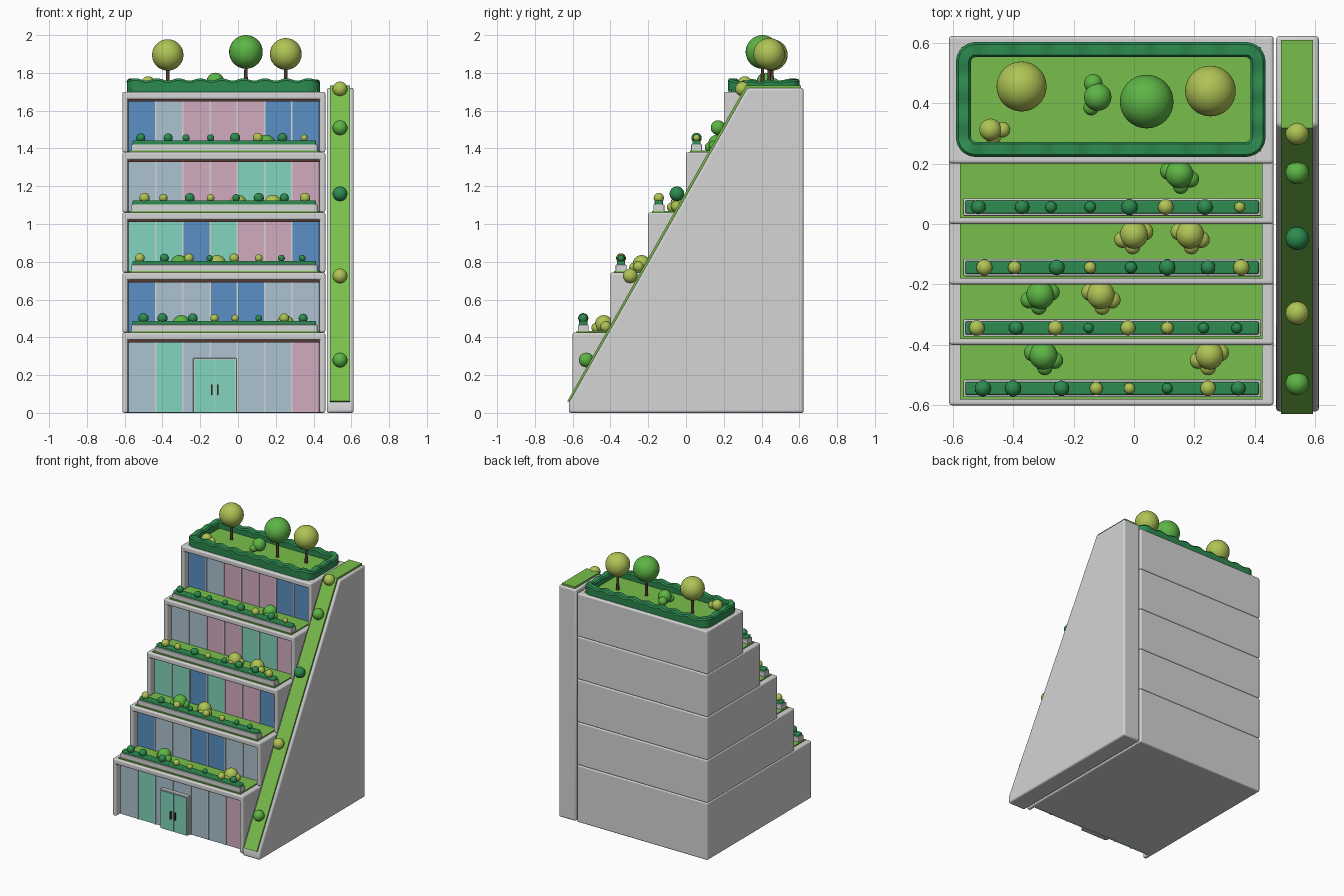
import bpy, bmesh, math
from mathutils import Vector

if "Cube" in bpy.data.objects:
    bpy.data.objects.remove(bpy.data.objects["Cube"], do_unlink=True)


def material(name, *rgb):
    m = bpy.data.materials.new(name)
    m.use_nodes = True
    m.diffuse_color = (*rgb, 1)
    m.node_tree.nodes["Principled BSDF"].inputs["Base Color"].default_value = (*rgb, 1)
    m.node_tree.nodes["Principled BSDF"].inputs["Roughness"].default_value = 0.8
    return m


GREY = material("pale_grey", .66, .66, .66)
GRASS = material("grass_green", .19, .52, .07)
HEDGE = material("hedge_green", .026, .26, .08)
LIME = material("lime_leaf", .43, .55, .09)
LEAF = material("leaf_green", .11, .46, .06)
BROWN = material("dark_brown", .09, .04, .03)
BLUE = material("blue_glass", .10, .28, .56)
PALE = material("pale_glass", .41, .54, .63)
PINK = material("pink_glass", .64, .41, .53)
TEAL = material("teal_glass", .22, .66, .51)
COLOURS = dict(h=HEDGE, y=LIME, g=LEAF, b=BLUE, p=PALE, r=PINK, t=TEAL)


def finish(bm, name, mat, bevel=0, smooth=False):
    bmesh.ops.recalc_face_normals(bm, faces=bm.faces)
    mesh = bpy.data.meshes.new(name)
    bm.to_mesh(mesh)
    bm.free()
    obj = bpy.data.objects.new(name, mesh)
    bpy.context.collection.objects.link(obj)
    mesh.materials.append(mat)
    if bevel:
        mod = obj.modifiers.new("round_edges", "BEVEL")
        mod.width, mod.segments, mod.limit_method = bevel, 3, "ANGLE"
    if smooth or bevel:
        bpy.ops.object.select_all(action="DESELECT")
        obj.select_set(True)
        bpy.context.view_layer.objects.active = obj
        bpy.ops.object.shade_smooth_by_angle(angle=math.radians(35))
    return obj


def box(name, x, y, z, mat, bevel=0):
    bm = bmesh.new()
    bmesh.ops.create_cube(bm, size=1)
    for v in bm.verts:
        v.co = [r[0] if c < 0 else r[1] for c, r in zip(v.co, (x, y, z))]
    return finish(bm, name, mat, bevel)


def balls(name, spheres, mat, detail=20):
    """One object made of spheres given as (x, y, z, radius)."""
    bm = bmesh.new()
    for x, y, z, r in spheres:
        new = bmesh.ops.create_uvsphere(bm, u_segments=detail, v_segments=detail * 2 // 3, radius=r)
        bmesh.ops.translate(bm, verts=new["verts"], vec=(x, y, z))
    return finish(bm, name, mat, smooth=True)


def extrude_yz(name, profile, x, mat, bevel=0):
    bm = bmesh.new()
    face = bm.faces.new([bm.verts.new((x[0], y, z)) for y, z in profile])
    new = bmesh.ops.extrude_face_region(bm, geom=[face])["geom"]
    bmesh.ops.translate(bm, vec=(x[1] - x[0], 0, 0),
                        verts=[v for v in new if isinstance(v, bmesh.types.BMVert)])
    return finish(bm, name, mat, bevel)


def bush(name, x, y, z, r, mat, side=1):
    balls(name, [(x, y, z + r * .8, r),
                 (x + side * r * .8, y - r * .35, z + r * .5, r * .6),
                 (x - side * r * .75, y + r * .2, z + r * .5, r * .62),
                 (x + side * r * .1, y - r * .85, z + r * .4, r * .55)], mat)


# Stepped storeys with a recessed glass front
LEFT, RIGHT, BACK = -.612, .462, .622
LEVELS = [0, .425, .743, 1.062, 1.38, 1.70]
PANES = ["ptppppr", "bppbbpp", "ttbtrrb", "pprrttr", "bprrrbb"]
PANE_X, PITCH, RECESS = -.58, .1443, .05
for i, colours in enumerate(PANES):
    y, z0, z1 = -.6 + .2 * i, LEVELS[i], LEVELS[i + 1]
    storey = box(f"storey_{i + 1}", (LEFT, RIGHT), (y, BACK), (z0, z1), GREY)
    cutter = box(f"recess_cutter_{i + 1}", (-.582, .432), (y - .1, y + RECESS + .01),
                 (z0 - .1, z1 - .04), GREY)
    cutter.hide_render = True
    cutter.hide_set(True)
    cutter.display_type = "WIRE"
    cut = storey.modifiers.new("recess", "BOOLEAN")
    cut.object, cut.solver = cutter, "EXACT"
    rounded = storey.modifiers.new("round_edges", "BEVEL")
    rounded.width, rounded.segments, rounded.limit_method = .01, 3, "ANGLE"
    gy = y + RECESS
    for k, c in enumerate(colours):
        x = PANE_X + k * PITCH
        box(f"window_{i + 1}_{k + 1}", (x, x + PITCH), (gy, gy + .02), (z0 + .002, z1 - .04), COLOURS[c])
        if k:
            box(f"mullion_{i + 1}_{k}", (x - .004, x + .004), (gy - .006, gy + .01), (z0 + .002, z1 - .04), GREY)
    box(f"window_header_{i + 1}", (-.582, .432), (gy - .008, gy + .01), (z1 - .052, z1 - .04), BROWN)

# Double entrance door
box("door_frame", (-.238, -.008), (-.575, -.545), (0, .29), GREY, .004)
for side, x in (("right", (-.23, -.125)), ("left", (-.121, -.016))):
    box(f"door_{side}", x, (-.581, -.56), (.002, .282), TEAL)
for side, x in (("right", -.14), ("left", -.106)):
    box(f"door_handle_{side}", (x - .004, x + .004), (-.596, -.579), (.095, .15), BROWN)

# Terraces: lawn, long planter and a row of clipped shrubs (x, radius, colour)
SHRUBS = [
    [(-.5, 27, "h"), (-.4, 27, "h"), (-.24, 26, "h"), (-.125, 22, "y"),
     (-.015, 19, "y"), (.11, 18, "h"), (.245, 26, "y"), (.345, 24, "h")],
    [(-.52, 26, "y"), (-.39, 24, "h"), (-.26, 25, "y"), (-.15, 17, "h"),
     (-.02, 25, "y"), (.11, 21, "y"), (.23, 18, "h"), (.34, 18, "h")],
    [(-.495, 27, "y"), (-.395, 22, "y"), (-.255, 26, "h"), (-.145, 20, "y"),
     (-.01, 20, "h"), (.11, 27, "h"), (.245, 24, "h"), (.355, 27, "y")],
    [(-.515, 24, "h"), (-.37, 24, "h"), (-.275, 19, "h"), (-.145, 19, "h"),
     (-.015, 27, "h"), (.105, 26, "y"), (.235, 26, "h"), (.35, 18, "y")],
]
for i, row in enumerate(SHRUBS):
    y, z = -.6 + .2 * i, LEVELS[i + 1]
    box(f"terrace_lawn_{i + 1}", (-.575, .425), (y + .02, y + .25), (z - .01, z + .008), GRASS)
    box(f"planter_{i + 1}", (-.565, .42), (y + .027, y + .085), (z, z + .042), GREY, .004)
    box(f"planter_hedge_{i + 1}", (-.558, .413), (y + .034, y + .078), (z + .03, z + .062), HEDGE, .006)
    for c in "hy":
        balls(f"shrubs_{i + 1}_{COLOURS[c].name}",
              [(x, y + .056, z + .076, r / 1000) for x, r, k in row if k == c], COLOURS[c])
for n, (level, x, c, side) in enumerate([(0, -.3, "g", 1), (0, .25, "y", -1), (1, -.31, "g", -1), (1, -.11, "y", 1),
                                         (2, 0, "y", -1), (2, .185, "y", 1), (3, .15, "g", 1)]):
    bush(f"terrace_bush_{n + 1}", x, -.435 + .2 * level, LEVELS[level + 1] + .008, .047, COLOURS[c], side)

# Sloping side wall with a planted strip along its edge
extrude_yz("sloping_wall", [(-.62, 0), (-.62, .055), (.325, 1.72), (.622, 1.72), (.622, 0)],
           (.47, .612), GREY, .012)
extrude_yz("slope_planting", [(-.605, .05), (-.628, .062), (.318, 1.734), (.608, 1.734), (.608, 1.71), (.335, 1.71)],
           (.487, .593), GRASS)
for n, (y, z, c) in enumerate([(.3, 1.715, "y"), (.17, 1.51, "g"), (-.048, 1.16, "h"),
                               (-.295, .725, "y"), (-.528, .28, "g")]):
    balls(f"slope_shrub_{n + 1}", [(.54, y, z, .039)], COLOURS[c])

# Roof garden lawn
box("roof_lawn", (-.57, .42), (.24, .585), (1.69, 1.712), GRASS)


def rounded_path(cx, cy, a, b, r, step=.012):
    """Centre-line points and outward normals of a rounded rectangle."""
    arcs = []
    for k, (sx, sy) in enumerate([(1, 1), (-1, 1), (-1, -1), (1, -1)]):
        centre = Vector((cx + sx * (a - r), cy + sy * (b - r)))
        normals = [Vector((math.cos(t), math.sin(t))) for t in [(k + j / 8) * math.pi / 2 for j in range(9)]]
        arcs.append([(centre + n * r, n) for n in normals])
    path = []
    for arc, following in zip(arcs, arcs[1:] + arcs[:1]):
        path += arc
        (start, n), (end, _) = arc[-1], following[0]
        count = int((end - start).length / step)
        path += [(start.lerp(end, j / count), n) for j in range(1, count)]
    return path


# Wavy hedge around the roof
bm = bmesh.new()
rings = []
for p, n in rounded_path(-.077, .412, .487, .165, .04):
    top = 1.762 + .006 * math.sin(p.x * 55) + .004 * math.sin(p.y * 60)
    section = [(.023, 1.70), (.025, top - .01), (.017, top), (-.017, top), (-.025, top - .01), (-.023, 1.70)]
    rings.append([bm.verts.new((*(p + n * d), z)) for d, z in section])
for r0, r1 in zip(rings, rings[1:] + rings[:1]):
    for j in range(6):
        bm.faces.new((r0[j], r1[j], r1[j - 1], r0[j - 1]))
finish(bm, "roof_hedge", HEDGE, smooth=True)

# Roof trees and bushes
for n, (x, y, z, r, mat) in enumerate([(-.372, .455, 1.895, .083, LIME), (.042, .405, 1.911, .089, LEAF),
                                       (.253, .44, 1.9, .084, LIME)]):
    balls(f"tree_crown_{n + 1}", [(x, y, z, r)], mat, 32)
    bm = bmesh.new()
    bmesh.ops.create_cone(bm, cap_ends=True, segments=12, radius1=.011, radius2=.008, depth=.16)
    bmesh.ops.translate(bm, verts=bm.verts, vec=(x, y, 1.785))
    finish(bm, f"tree_trunk_{n + 1}", BROWN, smooth=True)
balls("roof_bush_right", [(-.475, .312, 1.745, .037), (-.435, .312, 1.735, .026), (-.465, .285, 1.73, .024)], LIME)
balls("roof_bush_middle", [(-.12, .42, 1.755, .046), (-.135, .465, 1.74, .031), (-.142, .385, 1.735, .026)], LEAF)
